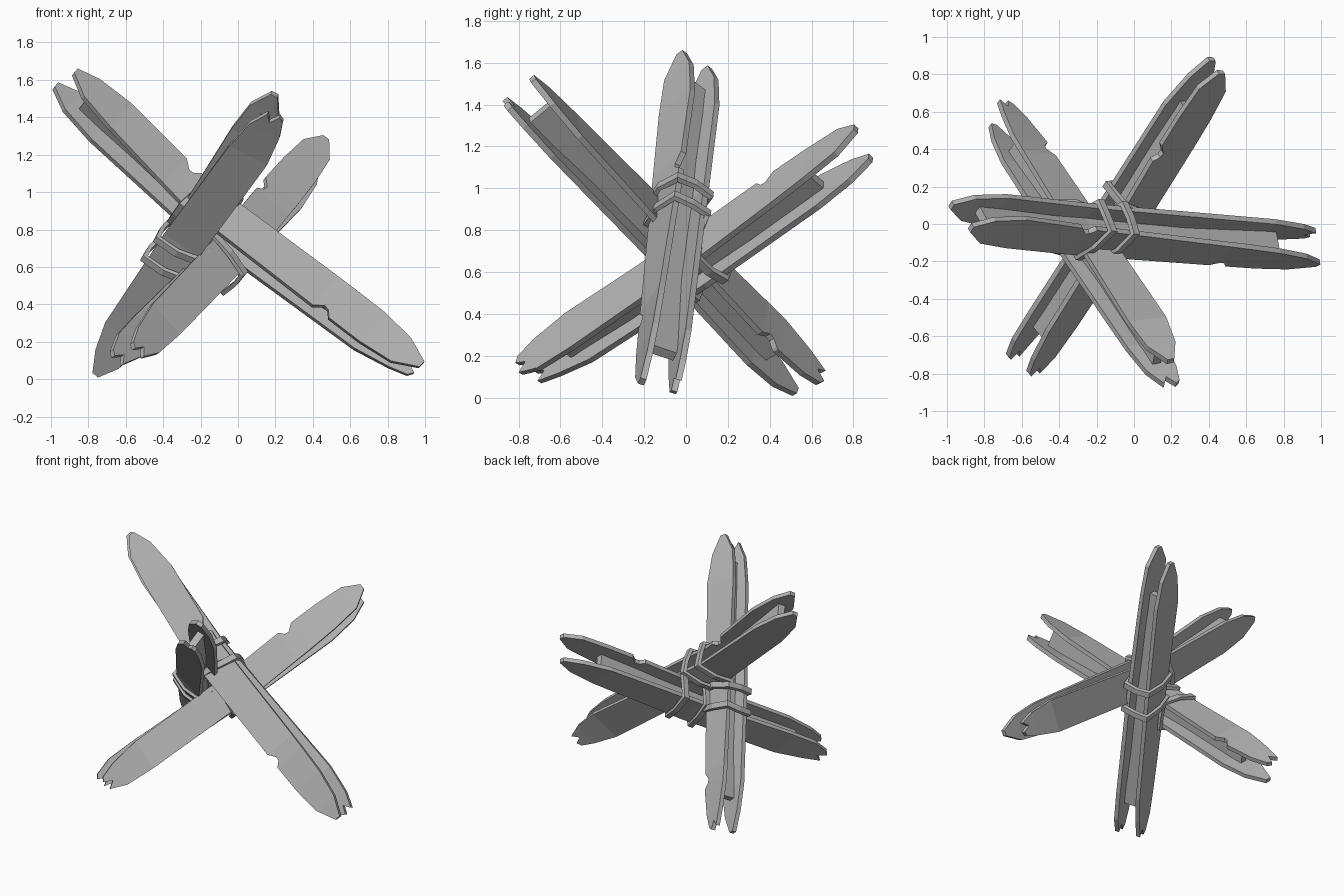
import bpy, bmesh, random
from mathutils import Vector as V

random.seed(4)
cube = bpy.data.objects.get("Cube")
if cube:
    bpy.data.objects.remove(cube, do_unlink=True)

steel = bpy.data.materials.new("grey_steel")
steel.use_nodes = True
GREY = (0.46, 0.46, 0.46, 1)
steel.diffuse_color = GREY
bsdf = steel.node_tree.nodes["Principled BSDF"]
bsdf.inputs["Base Color"].default_value = GREY
bsdf.inputs["Roughness"].default_value = 0.8


def finish(name, bm, thickness=0):
    bmesh.ops.recalc_face_normals(bm, faces=bm.faces)
    mesh = bpy.data.meshes.new(name)
    bm.to_mesh(mesh)
    bm.free()
    mesh.materials.append(steel)
    obj = bpy.data.objects.new(name, mesh)
    bpy.context.collection.objects.link(obj)
    if thickness:
        mod = obj.modifiers.new("thickness", "SOLIDIFY")
        mod.thickness = thickness
        mod.offset = 0


def along(path, s):
    """Point at distance s on a path of three points."""
    a, m, b = path
    first = (m - a).length
    if s <= first:
        return a + (m - a).normalized() * s
    return m + (b - m).normalized() * (s - first)


def path_length(path):
    return (path[1] - path[0]).length + (path[2] - path[1]).length


def strip(name, path, side, stations, caps, thickness):
    """Plate of stations (s, low, high); side gives its twisting direction."""
    bm = bmesh.new()
    length = path_length(path)

    def vert(s, w):
        return bm.verts.new(along(path, s) + side(s / length) * w)

    rows = [(vert(s, lo), vert(s, hi)) for s, lo, hi in stations]
    for (a, b), (c, d) in zip(rows, rows[1:]):
        bm.faces.new((a, b, d, c))
    for (lo, hi), cap in zip((rows[0], rows[-1]), caps):
        bm.faces.new([lo] + [vert(s, w) for s, w in cap] + [hi])
    finish(name, bm, thickness)


# Torn plate ends: distance from the tip, offset across the plate
POINTED = [(0.012, -0.02), (0.01, 0.02)]
FORKED = [(0.03, -0.05), (0.01, -0.02), (0.07, 0.01), (0.02, 0.045)]
HALF = 0.113


def flange(name, path, side, ends, notches):
    length = path_length(path)
    middle = (path[1] - path[0]).length

    def jit():
        return random.uniform(-0.01, 0.01)

    stations = []
    for s, half in ((0.14, 0.083), (0.34, HALF)):
        stations.append((s + jit(), -half + jit(), half + jit()))
        stations.append((length - s + jit(), -half + jit(), half + jit()))
    stations.append((middle, -HALF, HALF))
    for at, sign in notches:
        for ds, cut in ((-0.05, 0), (0, 0.04), (0.03, 0.035), (0.06, 0)):
            lo = -HALF + (cut if sign < 0 else 0)
            hi = HALF - (cut if sign > 0 else 0)
            stations.append((at + ds, lo, hi))
    stations.sort()
    top, bottom = ends
    caps = (top, [(length - s, w) for s, w in bottom])
    strip(name, path, side, stations, caps, 0.03)


def band(name, centre, n, w, d):
    """Angular strap around a beam."""
    shape = [(0.088, 0.118), (0.108, 0), (0.088, -0.118), (0, -0.126),
             (-0.088, -0.118), (-0.108, 0), (-0.088, 0.118), (0, 0.126)]
    bm = bmesh.new()
    loops = []
    for a, b in shape:
        lean = d * (0.2 * b + random.uniform(-0.008, 0.008))
        out = n * a + w * b
        loops.append([bm.verts.new(centre + lean + out * k + d * h)
                      for k, h in ((1, -0.025), (1.18, -0.02), (1.18, 0.02), (1, 0.025))])
    for i in range(len(loops)):
        p, q = loops[i - 1], loops[i]
        for j in range(4):
            bm.faces.new((p[j - 1], p[j], q[j], q[j - 1]))
    finish(name, bm)


def beam(name, tips, mid, normals, ends, notches, web_trim, bands):
    """Twisted I-beam: two torn flanges, a shorter web and two straps."""
    (a1, b1), (a2, b2) = [(V(a), V(b)) for a, b in tips]
    mid = V(mid)
    top, bottom = (a1 + a2) / 2, (b1 + b2) / 2
    d = (bottom - top).normalized()

    def across(t):
        n = V(normals[0]).lerp(V(normals[1]), t)
        return (n - d * n.dot(d)).normalized()

    def width(t):
        return across(t).cross(d)

    gap = across(0.5) * 0.073
    flange(name + "_outer_flange", (a1, mid + gap, b1), width, ends[0], notches[0])
    flange(name + "_inner_flange", (a2, mid - gap, b2), width, ends[1], notches[1])
    path = (top, mid, bottom)
    length = path_length(path)
    stops = (web_trim[0], (mid - top).length, length - web_trim[1])
    strip(name + "_web", path, across, [(s, -0.075, 0.075) for s in stops], (), 0.05)
    for label, t in zip("ab", bands):
        band(name + "_strap_" + label, along(path, t * length), across(t), width(t), d)


# Beam running from upper right side to lower left side
beam("cross_beam",
     [((-0.88, -0.02, 1.65), (0.99, -0.21, 0.07)),
      ((-0.985, 0.1, 1.575), (0.96, -0.05, 0.04))],
     (-0.25, -0.03, 0.96), [(0.6, -0.72, 0.44), (0.2, -0.94, 0.22)],
     [(POINTED, POINTED), (POINTED, FORKED)],
     [[(0.82, 1), (1.85, -1)], []], (0.17, 0.27), (0.39, 0.45))

# Beam rising toward the front
beam("front_beam",
     [((0.2, -0.74, 1.53), (-0.70, 0.66, 0.08)),
      ((0.21, -0.87, 1.42), (-0.76, 0.53, 0.02))],
     (-0.27, -0.1, 0.76), [(0.12, 0.82, 0.6), (0.6, 0.65, 0.45)],
     [(POINTED, FORKED), (FORKED, POINTED)],
     [[(1.8, -1)], []], (0.17, 0.26), (0.52, 0.59))

# Beam rising toward the back
beam("back_beam",
     [((0.47, 0.82, 1.29), (-0.55, -0.81, 0.14)),
      ((0.42, 0.89, 1.15), (-0.66, -0.72, 0.10))],
     (-0.07, 0.045, 0.65), [(0.4, -0.67, 0.63), (0.63, -0.66, 0.4)],
     [(POINTED, FORKED), (POINTED, FORKED)],
     [[(0.6, -1)], []], (0.33, 0.24), (0.45, 0.53))
